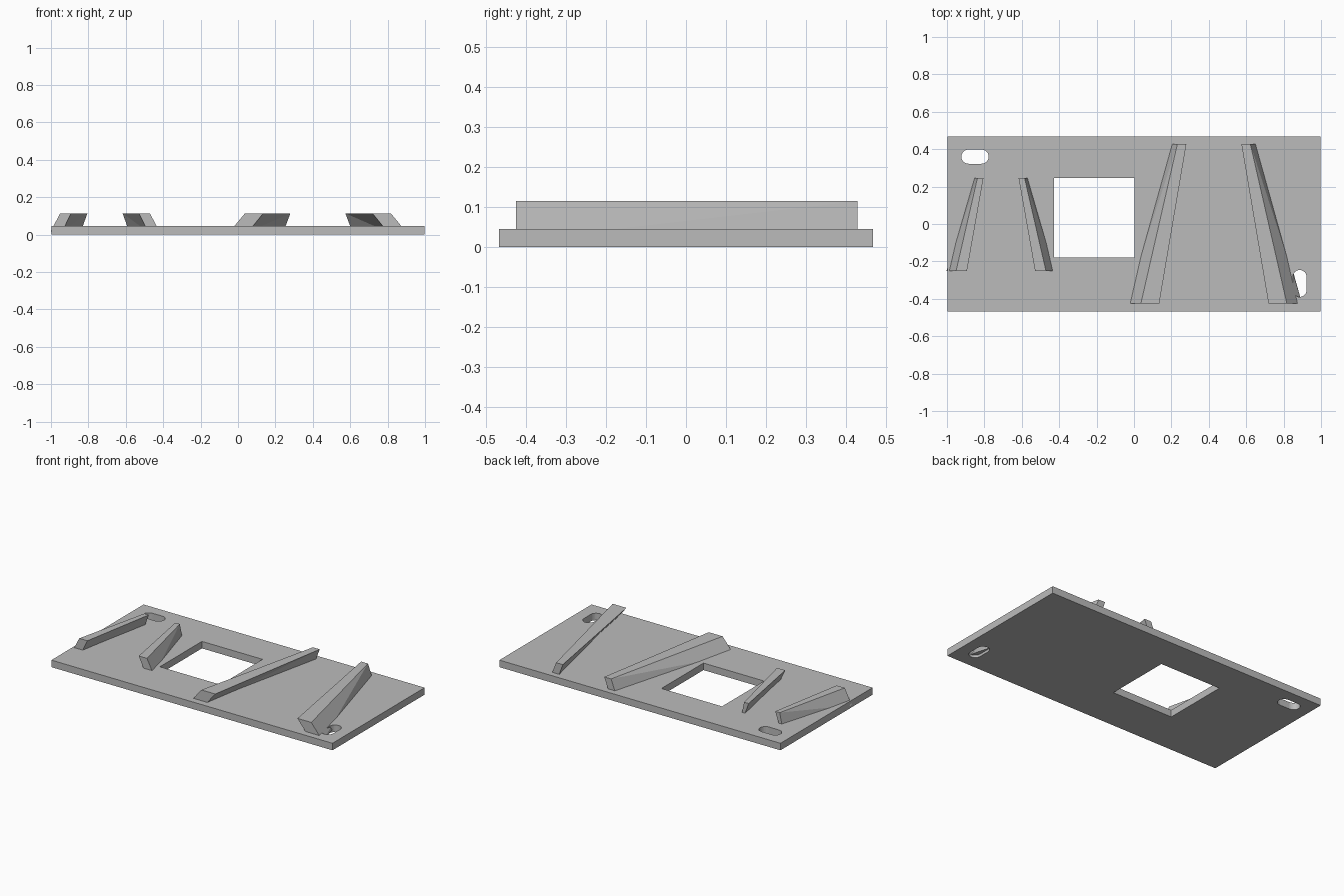
import bpy
import math

cube = bpy.data.objects.get("Cube")
if cube:
    bpy.data.objects.remove(cube, do_unlink=True)

# Single grey material
grey = bpy.data.materials.new("plain grey")
grey.use_nodes = True
COLOUR = (0.5, 0.5, 0.5, 1)
grey.diffuse_color = COLOUR
grey.node_tree.nodes["Principled BSDF"].inputs["Base Color"].default_value = COLOUR

PLATE = 0.045   # plate thickness
TOP = 0.114     # top of rails
SUNK = 0.016    # rails are let into the plate down to here


def add_mesh(name, mesh):
    mesh.materials.clear()
    mesh.materials.append(grey)
    obj = bpy.data.objects.new(name, mesh)
    bpy.context.collection.objects.link(obj)
    return obj


def rectangle(x0, x1, y0, y1):
    return [(x0, y0), (x1, y0), (x1, y1), (x0, y1)]


def slot(cx, cy, half, r, turn, steps=12):
    """Outline of a round-ended slot, turned about its centre."""
    pts = []
    for side in (1, -1):
        for i in range(steps + 1):
            a = math.pi * i / steps - math.pi / 2
            x, y = side * (half + r * math.cos(a)), side * r * math.sin(a)
            pts.append((cx + x * math.cos(turn) - y * math.sin(turn),
                        cy + x * math.sin(turn) + y * math.cos(turn)))
    return pts


# Base plate: filled outline with a window and two slots
outline = bpy.data.curves.new("plate_outline", "CURVE")
outline.dimensions = "2D"
outline.fill_mode = "BOTH"
outline.extrude = PLATE / 2
for pts in (rectangle(-0.997, 0.997, -0.467, 0.467),
            rectangle(-0.428, 0.002, -0.18, 0.246),
            slot(-0.85, 0.36, 0.035, 0.038, 0),
            slot(0.886, -0.318, 0.035, 0.037, math.pi / 2)):
    spline = outline.splines.new("POLY")
    spline.points.add(len(pts) - 1)
    for p, (x, y) in zip(spline.points, pts):
        p.co = (x, y, 0, 1)
    spline.use_cyclic_u = True
helper = bpy.data.objects.new("plate_outline", outline)
bpy.context.collection.objects.link(helper)
bpy.context.view_layer.update()
graph = bpy.context.evaluated_depsgraph_get()
plate_mesh = bpy.data.meshes.new_from_object(helper.evaluated_get(graph))
bpy.data.objects.remove(helper, do_unlink=True)
plate = add_mesh("base_plate", plate_mesh)
for v in plate_mesh.vertices:
    v.co.z += PLATE / 2
plate_mesh.shade_flat()


def rail(name, centre, side, front, back):
    """Tapered leaning rail. Each end is (y, bottom outer, bottom inner,
    top outer, top inner), as distances from the channel centre line."""
    verts = []
    for y, b_out, b_in, t_out, t_in in (front, back):
        k = (PLATE - SUNK) / (TOP - PLATE)
        low_out = b_out + (b_out - t_out) * k
        low_in = b_in + (b_in - t_in) * k
        for d, z in ((low_out, SUNK), (low_in, SUNK), (t_in, TOP), (t_out, TOP)):
            verts.append((centre + side * d, y, z))
    faces = [(0, 1, 2, 3), (7, 6, 5, 4), (4, 5, 1, 0), (3, 2, 6, 7),
             (1, 5, 6), (1, 6, 2), (0, 3, 7), (0, 7, 4)]
    if side > 0:
        faces = [f[::-1] for f in faces]
    mesh = bpy.data.meshes.new(name)
    mesh.from_pydata(verts, [], faces)
    mesh.update()
    add_mesh(name, mesh)


# Two dovetail channels, each a mirrored pair of rails
channels = (
    ("small", -0.711, (-0.25, 0.276, 0.215, 0.24, 0.182),
     (0.246, 0.141, 0.119, 0.126, 0.094)),
    ("large", 0.427, (-0.424, 0.447, 0.348, 0.39, 0.292),
     (0.428, 0.222, 0.173, 0.195, 0.147)),
)
for size, centre, front, back in channels:
    for word, side in (("right", -1), ("left", 1)):
        rail(f"{size}_{word}_rail", centre, side, front, back)
